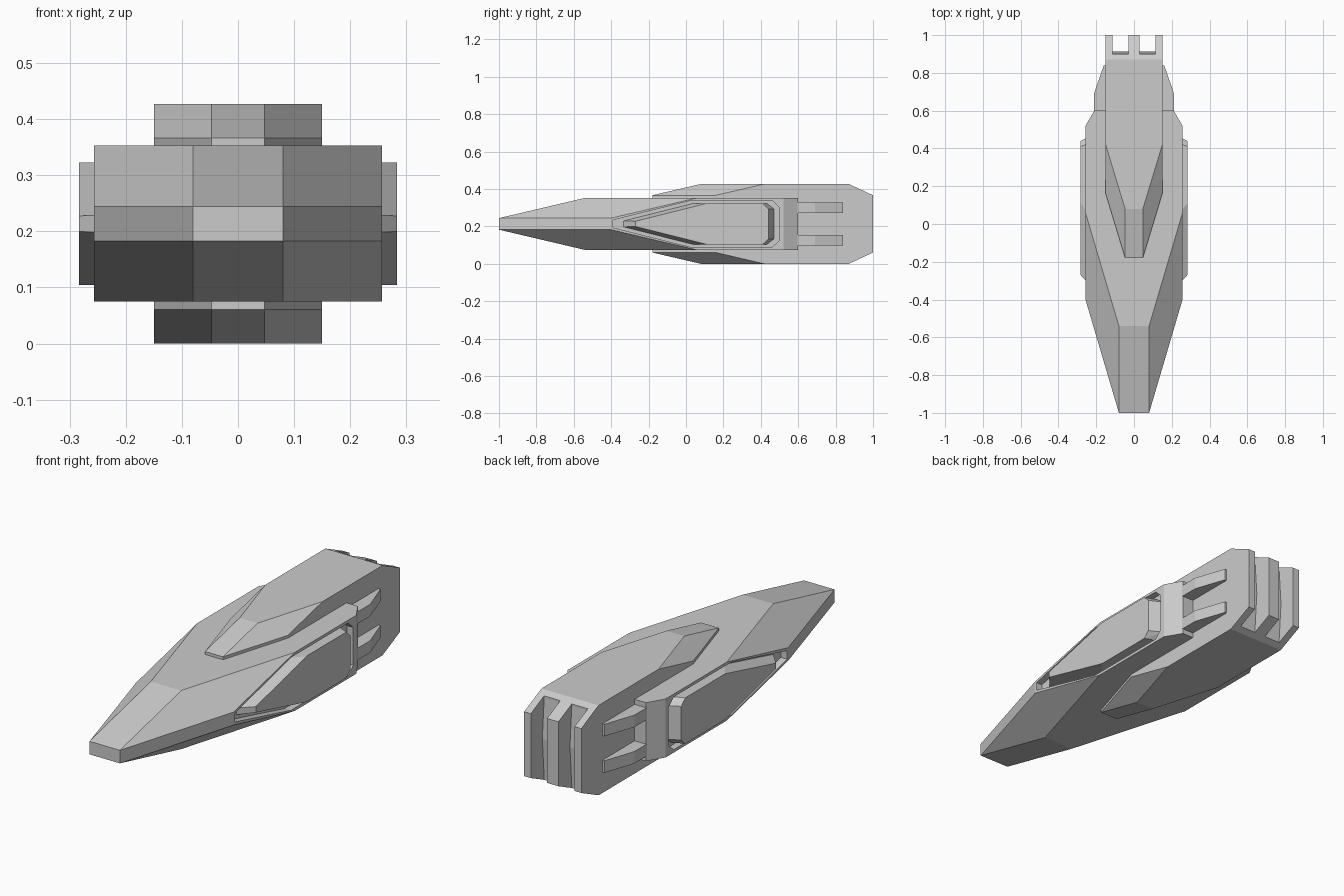
import bpy, bmesh, math

if "Cube" in bpy.data.objects:
    bpy.data.objects.remove(bpy.data.objects["Cube"])

CZ = 0.2135  # mid height; everything is symmetric about it


def make(name, pts):
    """Convex solid from points, with coplanar triangles merged."""
    bm = bmesh.new()
    for p in pts:
        bm.verts.new(p)
    bmesh.ops.remove_doubles(bm, verts=bm.verts, dist=1e-5)
    r = bmesh.ops.convex_hull(bm, input=bm.verts)
    junk = [g for g in set(r["geom_interior"] + r["geom_unused"])
            if isinstance(g, bmesh.types.BMVert)]
    bmesh.ops.delete(bm, geom=junk, context='VERTS')
    bmesh.ops.dissolve_limit(bm, angle_limit=math.radians(1),
                             verts=bm.verts, edges=bm.edges)
    bmesh.ops.recalc_face_normals(bm, faces=bm.faces)
    me = bpy.data.meshes.new(name)
    bm.to_mesh(me)
    bm.free()
    ob = bpy.data.objects.new(name, me)
    bpy.context.collection.objects.link(ob)
    return ob


def sym(pts):
    """Mirror (x, y, height from mid) points left/right and up/down."""
    return [(sx * x, y, CZ + sz * h) for x, y, h in pts
            for sx in (1, -1) for sz in (1, -1)]


def ring(half, x):
    """Side-view outline (y, height from mid) placed at depth x."""
    return [(x, y, CZ + s * h) for y, h in half for s in (1, -1)]


def cut(ob, cutter):
    m = ob.modifiers.new("cut", 'BOOLEAN')
    m.operation = 'DIFFERENCE'
    m.solver = 'EXACT'
    m.object = cutter
    cutter.hide_render = True
    cutter.hide_set(True)


# Wedge-nosed main hull
hull = make("main_hull", sym([
    (.08, -1, .031), (.257, -.4, .031), (.08, -.54, .139), (.257, .06, .139),
    (.257, .52, .139), (.21, .6, .139)]))

# Tall spine running through the hull to the stern
spine = make("stern_spine", sym([
    (.047, -.18, .153), (.15, .16, .153), (.047, .08, .2135), (.15, .42, .2135),
    (.15, .87, .2135), (.15, 1, .153)]))

pocket = [(-.39, .02), (.03, .125), (.46, .125), (.497, .09)]
pod_base = [(-.34, .016), (.03, .109), (.435, .109), (.472, .08)]
pod_face = [(-.27, .014), (.11, .109), (.41, .109), (.44, .08)]

for s, side in ((1, "right"), (-1, "left")):
    # Side pocket with a raised pod inside it
    cut(hull, make(f"pocket_cutter_{side}",
                   ring(pocket, s * .3) + ring(pocket, s * .225)))
    make(f"side_pod_{side}", ring(pod_base, s * .22) + ring(pod_face, s * .283))

    # Vertical stern slots
    for sz in (1, -1):
        floor = [(.9, .25), (.9, .19), (.915, .16), (.915, -.02), (1.1, .25), (1.1, -.02)]
        cut(spine, make(f"slot_cutter_{side}_{sz}",
                        [(s * x, y, CZ + sz * h) for y, h in floor for x in (.03, .115)]))

    # Paired tapering rails behind the hull
    for sz, lvl in ((1, "upper"), (-1, "lower")):
        make(f"rail_{lvl}_{side}",
             [(s * x, y, CZ + sz * h) for h in (.058, .115)
              for x, y in ((.14, .58), (.212, .58), (.212, .69), (.16, .84), (.14, .84))])
